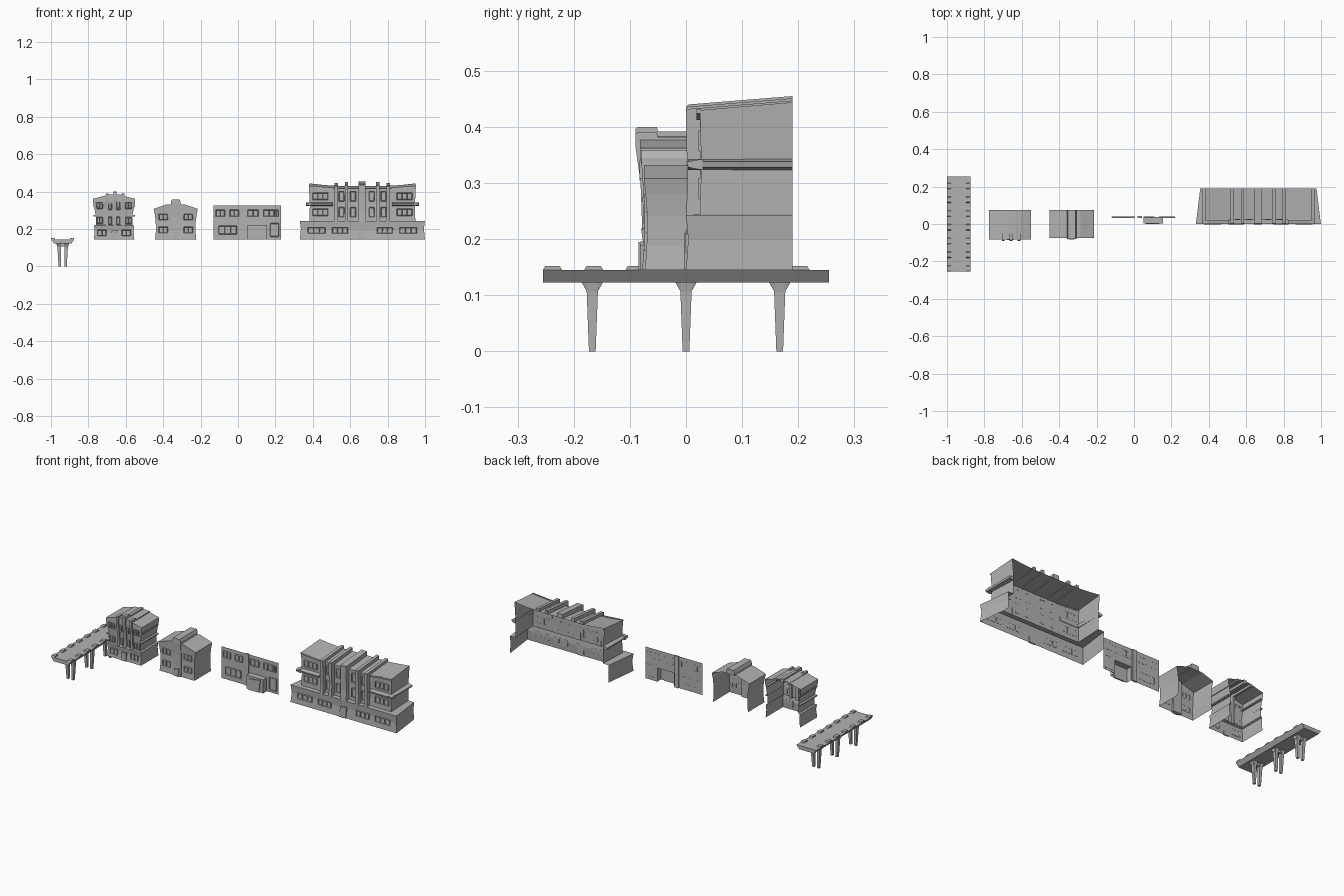
import bpy, bmesh

if "Cube" in bpy.data.objects:
    bpy.data.objects.remove(bpy.data.objects["Cube"])

GREY = bpy.data.materials.new("mid_grey")
GREY.diffuse_color = (0.45, 0.45, 0.45, 1)
GREY.use_nodes = True
GREY.node_tree.nodes["Principled BSDF"].inputs["Base Color"].default_value = GREY.diffuse_color


def mesh(name, verts, faces):
    me = bpy.data.meshes.new(name)
    me.from_pydata(verts, [], faces)
    bm = bmesh.new()
    bm.from_mesh(me)
    bmesh.ops.recalc_face_normals(bm, faces=bm.faces)
    bm.to_mesh(me)
    bm.free()
    me.materials.append(GREY)
    ob = bpy.data.objects.new(name, me)
    bpy.context.collection.objects.link(ob)
    return ob


def prism(name, prof, a, b, axis):
    """Extrude a closed 2D profile from a to b along x (y,z), y (x,z) or z (x,y)."""
    n = len(prof)
    put = {'x': lambda p, t: (t, p[0], p[1]), 'y': lambda p, t: (p[0], t, p[1]),
           'z': lambda p, t: (p[0], p[1], t)}[axis]
    v = [put(p, a) for p in prof] + [put(p, b) for p in prof]
    f = [(i, (i + 1) % n, n + (i + 1) % n, n + i) for i in range(n)]
    return mesh(name, v, f + [tuple(range(n)), tuple(range(n, 2 * n))])


def box(name, x0, x1, y0, y1, z0, z1):
    return prism(name, [(x0, z0), (x1, z0), (x1, z1), (x0, z1)], y0, y1, 'y')


def shell(name, cx, rows, tops, yb, lift=0.0):
    """Open-backed building. rows: z, front half width, back half width, front y.
    tops: (fraction across, extra height) along the roof line."""
    v, f = [], []
    n = len(tops) + 2
    for k, (z, hf, hb, yf) in enumerate(rows):
        last = k == len(rows) - 1
        dz = [d if last else 0 for _, d in tops]
        v.append((cx - hb, yb, z + dz[0] + (lift if last else 0)))
        v += [(cx + t * hf, yf, z + d) for (t, _), d in zip(tops, dz)]
        v.append((cx + hb, yb, z + dz[-1] + (lift if last else 0)))
    for k in range(len(rows) - 1):
        f += [(k * n + i, k * n + i + 1, k * n + n + i + 1, k * n + n + i) for i in range(n - 1)]
    # roof
    z, hf, hb, yf = rows[-1]
    o = (len(rows) - 1) * n
    b = [o] + list(range(len(v), len(v) + len(tops) - 2)) + [o + n - 1]
    v += [(cx + t * hb, yb, z + d + lift) for t, d in tops[1:-1]]
    f += [(o + 1 + i, o + 2 + i, b[i + 1], b[i]) for i in range(len(tops) - 1)]
    return mesh(name, v, f)


def window(x, z, w, h, y, panes=2):
    """Ridged frame with mullions, standing out from the wall."""
    t, d = 0.003, 0.005
    for s in (-1, 1):
        c = z + s * h / 2
        prism("window_rail", [(y + .002, c - t), (y - d, c), (y + .002, c + t)], x - w / 2, x + w / 2, 'x')
    for i in range(panes + 1):
        px = x - w / 2 + w * i / panes
        prism("window_post", [(px - t, y + .002), (px, y - d), (px + t, y + .002)], z - h / 2, z + h / 2, 'z')


def door(x, w, h, y):
    """Slightly crooked door frame slab."""
    prism("door", [(x - w / 2, 0.145), (x + w * .4, 0.145), (x + w / 2, 0.145 + h), (x - w * .4, 0.145 + h * .9)],
          y - .005, y + .003, 'y')


# Elevated walkway
CX = -0.9375
prism("walkway_deck", [(CX - .046, .123), (CX + .046, .123), (CX + .0625, .145), (CX - .0625, .145)],
      -.255, .255, 'y')
for k in range(7):
    y = -.238 + .0735 * k
    for s in (-1, 1):
        x = CX + s * .051
        prism("walkway_curb", [(y - .017, .145), (y + .017, .145), (y + .013, .152), (y - .013, .152)],
              x - .0105, x + .0105, 'x')
for y in (-.167, 0, .167):
    for s in (-1, 1):
        v = []
        for z, x, hx, hy in ((.123, .02, .013, .019), (.107, .019, .009, .010), (0, .016, .006, .006)):
            v += [(CX + s * x + a * hx, y + b * hy, z) for a, b in ((-1, -1), (1, -1), (1, 1), (-1, 1))]
        f = [(k * 4 + i, k * 4 + (i + 1) % 4, k * 4 + 4 + (i + 1) % 4, k * 4 + 4 + i) for k in (0, 1) for i in range(4)]
        mesh("walkway_leg", v, f + [(0, 1, 2, 3), (8, 9, 10, 11)])
    prism("walkway_crossbeam", [(CX - .033, .123), (CX + .033, .123), (CX + .03, .108), (CX - .03, .108)],
          y - .009, y + .009, 'y')

# Narrow building with pinched waist
BX = -0.6625
shell("narrow_building", BX,
      [(.145, .108, .108, -.08), (.19, .104, .104, -.076), (.218, .107, .107, -.08), (.222, .098, .098, -.072),
       (.265, .097, .097, -.072), (.315, .106, .106, -.076), (.345, .113, .113, -.082), (.362, .112, .112, -.082)],
      [(-1, 0), (-.5, .014), (-.3, .022), (.3, .022), (.5, .014), (1, 0)], .075)
for x, top, w in ((-.70, .39, .007), (-.6575, .40, .009), (-.615, .39, .007)):
    prism("narrow_building_rib", [(-.078, .218), (-.081, .3), (-.09, .365), (-.09, top - .003), (-.086, top),
                                  (-.052, top), (-.05, top - .008), (.075, top - .008), (.075, .37), (-.06, .37),
                                  (-.06, .218)], x - w, x + w, 'x')
for z, y in ((.245, -.072), (.325, -.078)):
    for s in (-1, 1):
        window(BX + s * .077, z, .03, .032, y)
        window(BX + s * .022, z, .016, .04, y, 1)
for s in (-1, 1):
    window(BX + s * .065, .18, .045, .03, -.077)
    for z in (.27, .322):
        x0, x1 = sorted((BX + s * .097, BX + s * .111))
        box("narrow_building_ledge", x0, x1, -.078, .072, z - .003, z + .004)
door(BX, .035, .05, -.08)

# Small building with raised centre bay
MX = -0.333
shell("small_building", MX,
      [(.145, .110, .110, -.073), (.19, .106, .106, -.07), (.24, .107, .107, -.069), (.28, .112, .112, -.072),
       (.308, .118, .118, -.075)],
      [(-1, 0), (-.65, .014), (-.4, .024), (.4, .024), (.65, .014), (1, 0)], .075)
prism("small_building_bay", [(-.078, .145), (-.074, .2), (-.075, .27), (-.079, .33), (-.079, .345), (.076, .345),
                             (.076, .33), (-.06, .33), (-.06, .145)], MX - .026, MX + .026, 'x')
prism("small_building_cap", [(MX - .026, .345), (MX + .026, .345), (MX + .02, .359), (MX - .02, .359)],
      -.08, .076, 'y')
for s in (-1, 1):
    for z in (.195, .265):
        window(MX + s * .067, z, .045, .03, -.070)
door(MX, .032, .045, -.077)

# Flat facade, open behind the porch
WY = .037
for x0, x1, z0 in ((-.13, .05, .145), (.05, .155, .222), (.155, .23, .145)):
    mesh("facade_wall", [(x0, WY, z0), (x1, WY, z0), (x1, WY, .325), (x0, WY, .325)], [(0, 1, 2, 3)])
box("facade_pilaster", .018, .043, WY - .004, WY + .006, .145, .325)
for x, w in ((-.095, .045), (-.02, .045), (.08, .055), (.165, .055), (.205, .02)):
    window(x, .285, w, .034, WY)
window(-.055, .195, .095, .042, WY, 3)
window(.195, .195, .045, .07, WY, 1)
mesh("porch",
     [(x, y, z) for z in (.145, .222) for x, y in ((.05, .037), (.05, .004), (.155, .004), (.155, .037))],
     [(0, 1, 5, 4), (1, 2, 6, 5), (2, 3, 7, 6), (4, 5, 6, 7)])
door(.102, .075, .07, .004)

# Large building: stepped base and upper block
LX = .665
shell("large_building", LX,
      [(.145, .334, .311, 0), (.2, .329, .308, .004), (.243, .334, .311, 0), (.244, .283, .275, .025),
       (.33, .281, .275, .027), (.41, .286, .283, .025)],
      [(-1, .02), (-.75, .012), (-.5, .007), (.5, .007), (.75, .012), (1, .02)], .19, .014)
for x, w, top in ((.525, .009, .432), (.58, .009, .436), (.663, .018, .44), (.748, .009, .436), (.803, .009, .432)):
    prism("large_building_rib", [(0, .243), (.003, .3), (0, .4), (0, top - .004), (.004, top), (.19, top + .015),
                                 (.19, .43), (.026, .414), (.026, .243)], x - w, x + w, 'x')
for s in (-1, 1):
    # wrap-around ledges
    o, i = LX + s * .302, LX + s * .276
    prism("large_building_ledge_front", [(.03, .323), (.004, .328), (.001, .338), (.03, .343)],
          *sorted((o, LX + s * .158)), 'x')
    prism("large_building_ledge_side", [(i, .323), (o - s * .003, .328), (o, .338), (i, .343)], .004, .19, 'y')
    # roof edge
    prism("large_building_cornice", [(LX + s * .285, .424), (LX + s * .285, .432), (LX + s * .155, .421),
                                     (LX + s * .155, .412)], .019, .027, 'y')
    for z in (.29, .375):
        window(LX + s * .225, z, .08, .035, .026, 3)
        for x in (.05, .112):
            window(LX + s * x, z, .026, .05, .026, 1)
    window(LX + s * .245, .192, .09, .03, .003, 3)
    window(LX + s * .12, .192, .08, .03, .003, 3)
door(.663, .045, .065, .001)
